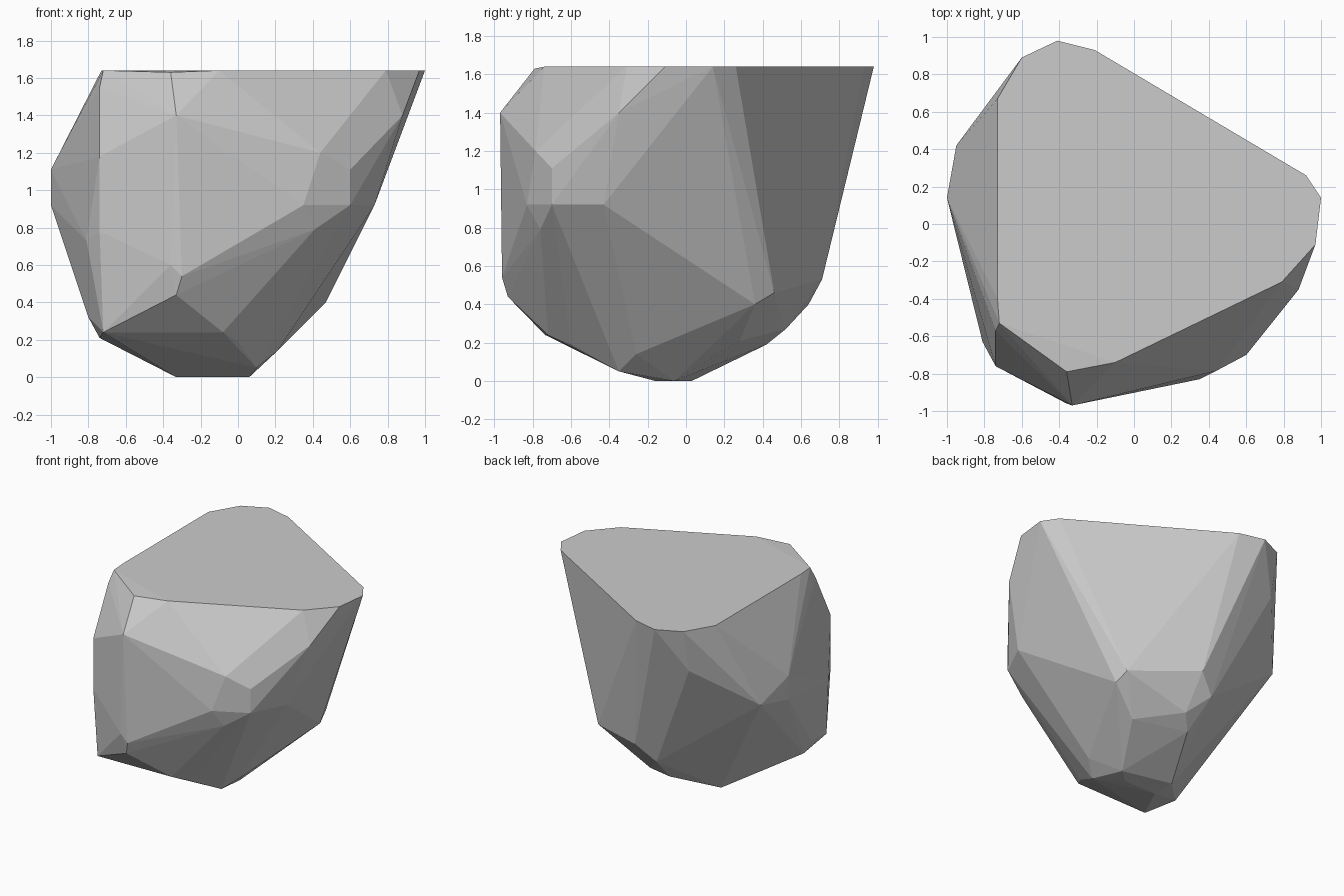
import bpy, bmesh

# Flat-cut top outline (x, y), all at one height
TOP_Z = 1.64
top = [(-.60, .89), (-.41, .98), (-.21, .93), (.92, .26), (1.0, .14), (.97, -.11),
       (.79, -.31), (-.10, -.74), (-.72, -.53), (-.73, -.40), (-.73, .67)]

# Corners of the chipped sides
upper = [(-.36, -.79, 1.63), (-.33, -.97, 1.40), (.88, -.35, 1.40), (.44, -.785, 1.20),
         (.60, -.70, 1.11), (-.74, -.57, 1.55), (-.74, -.76, 1.18), (-1, .14, 1.11),
         (-.60, .82, 1.30)]
middle = [(.35, -.83, .92), (.60, -.70, .92), (.73, -.43, .92), (.60, -.54, .82),
          (.41, -.76, .79), (-.74, -.76, .78), (-.81, -.63, .73), (-1, .14, .92),
          (-.95, .42, .97), (-.05, .71, .53), (.45, .46, .46), (-.30, -.96, .54),
          (-.36, -.96, .60)]
# Corners of the tapering underside
lower = [(-.33, -.93, .44), (-.72, -.735, .24), (-.08, -.72, .24), (0, -.6, .19),
         (-.80, -.43, .32), (-.74, -.42, .21), (-.19, .64, .40), (.47, .36, .40),
         (.40, .16, .34), (-.05, .52, .27), (-.15, .42, .19), (.25, .28, .21),
         (.21, -.26, .14), (.10, -.35, .05)]
base = [(.06, -.06, 0), (-.33, .03, 0), (-.33, -.16, 0), (-.05, -.16, 0)]

# Wrap all corners in one faceted convex stone
bm = bmesh.new()
for p in [(x, y, TOP_Z) for x, y in top] + upper + middle + lower + base:
    bm.verts.new(p)
hull = bmesh.ops.convex_hull(bm, input=bm.verts[:])
loose = [v for v in bm.verts if not v.link_faces]
bmesh.ops.delete(bm, geom=loose, context='VERTS')
bmesh.ops.dissolve_limit(bm, angle_limit=.02, verts=bm.verts[:], edges=bm.edges[:])
bmesh.ops.recalc_face_normals(bm, faces=bm.faces[:])

mesh = bpy.data.meshes.new("boulder")
bm.to_mesh(mesh)
bm.free()
boulder = bpy.data.objects.new("boulder", mesh)
bpy.context.collection.objects.link(boulder)
